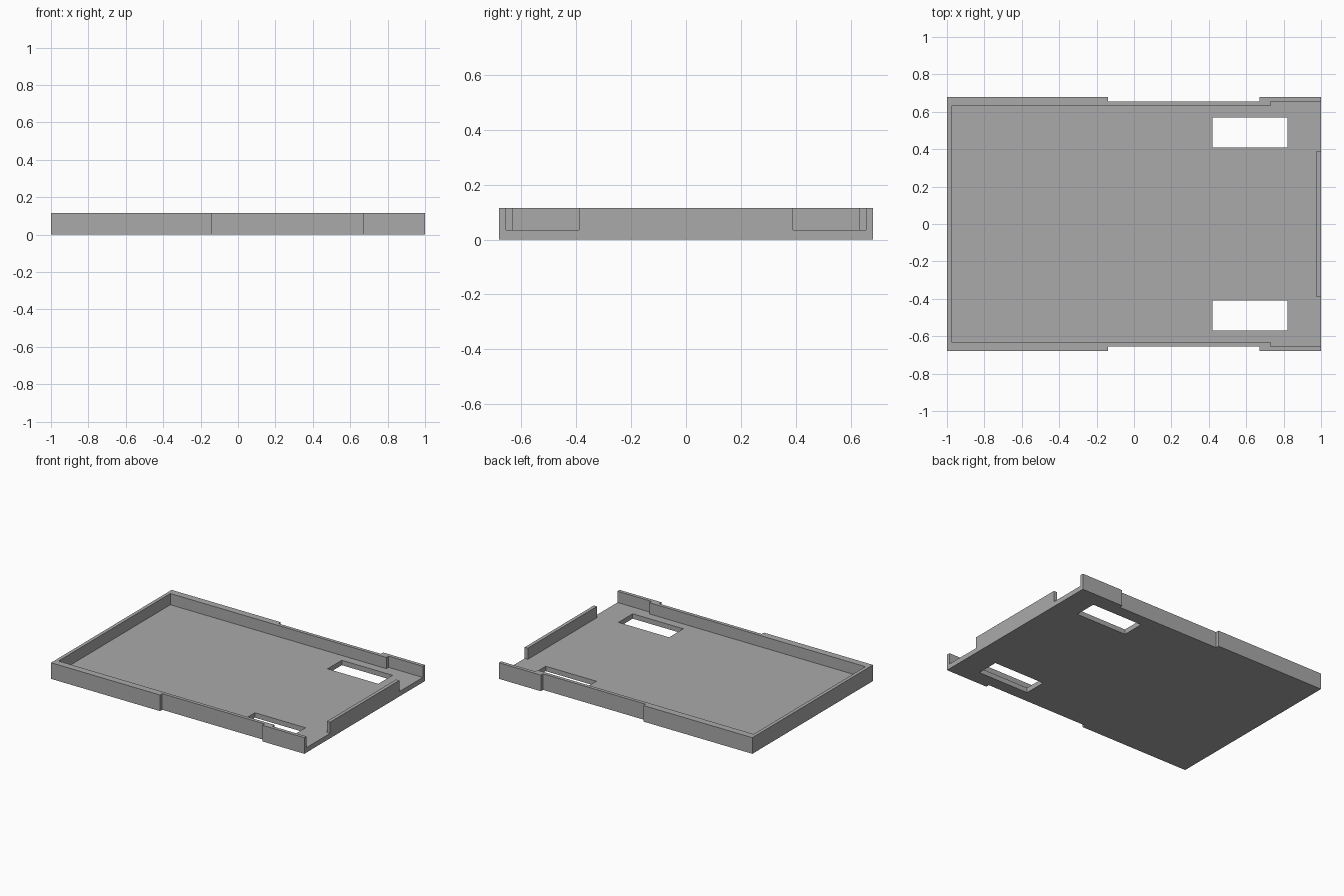
import bpy
import bmesh

cube = bpy.data.objects.get("Cube")
if cube:
    bpy.data.objects.remove(cube, do_unlink=True)

HEIGHT, FLOOR = 0.115, 0.035

grey = bpy.data.materials.new("plain grey")
grey.use_nodes = True
colour = (0.4, 0.4, 0.4, 1)
grey.diffuse_color = colour
grey.node_tree.nodes["Principled BSDF"].inputs["Base Color"].default_value = colour


def prism(name, outline, bottom, top):
    """Extrude a closed xy outline between two heights."""
    bm = bmesh.new()
    base = bm.faces.new([bm.verts.new((x, y, bottom)) for x, y in outline])
    up = bmesh.ops.extrude_face_region(bm, geom=[base])["geom"]
    bmesh.ops.translate(bm, vec=(0, 0, top - bottom),
                        verts=[v for v in up if isinstance(v, bmesh.types.BMVert)])
    bmesh.ops.recalc_face_normals(bm, faces=bm.faces)
    mesh = bpy.data.meshes.new(name)
    bm.to_mesh(mesh)
    bm.free()
    mesh.materials.append(grey)
    obj = bpy.data.objects.new(name, mesh)
    bpy.context.collection.objects.link(obj)
    return obj


def mirrored(half):
    """Complete an outline from its +y half."""
    return half + [(x, -y) for x, y in reversed(half)]


def cut(target, cutter):
    cutter.hide_render = True
    mod = target.modifiers.new("cut", "BOOLEAN")
    mod.operation, mod.solver, mod.object = "DIFFERENCE", "EXACT", cutter
    bpy.context.view_layer.objects.active = target
    bpy.ops.object.modifier_apply(modifier=mod.name)
    bpy.data.objects.remove(cutter, do_unlink=True)


# Tray body, with a shallow recess along each long side
tray = prism("tray", mirrored([
    (-1, 0.68), (-0.14, 0.68), (-0.14, 0.655),
    (0.67, 0.655), (0.67, 0.68), (1, 0.68)]), 0, HEIGHT)

# Hollow inside, open at the right end around the low end lip
cut(tray, prism("hollow", mirrored([
    (-0.975, 0.63), (0.73, 0.63), (0.73, 0.655), (1.1, 0.655),
    (1.1, 0.39), (0.975, 0.39)]), FLOOR, HEIGHT + 0.1))

# Two rectangular windows through the floor
for side in (1, -1):
    cut(tray, prism("floor_window", [
        (0.42, side * 0.41), (0.82, side * 0.41),
        (0.82, side * 0.57), (0.42, side * 0.57)], -0.1, HEIGHT))
